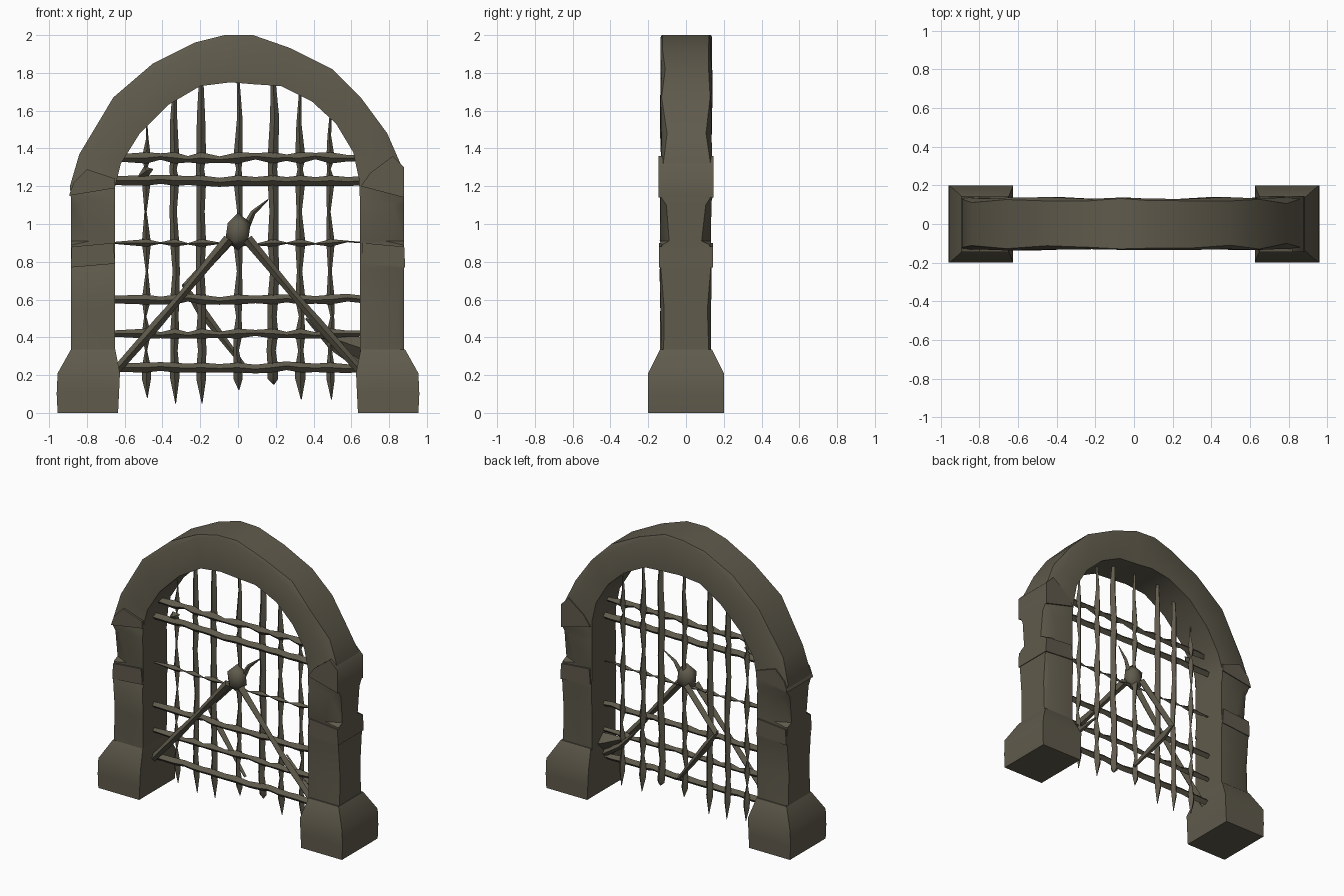
import bpy, bmesh, math, random
from mathutils import Vector

random.seed(4)
if "Cube" in bpy.data.objects:
    bpy.data.objects.remove(bpy.data.objects["Cube"], do_unlink=True)

stone = bpy.data.materials.new("dark olive stone")
stone.use_nodes = True
colour = (0.115, 0.103, 0.072, 1)
stone.diffuse_color = colour
bsdf = stone.node_tree.nodes["Principled BSDF"]
bsdf.inputs["Base Color"].default_value = colour
bsdf.inputs["Roughness"].default_value = 0.9


def finish(name, bm, angle=45):
    bmesh.ops.recalc_face_normals(bm, faces=bm.faces)
    mesh = bpy.data.meshes.new(name)
    bm.to_mesh(mesh)
    bm.free()
    mesh.materials.append(stone)
    obj = bpy.data.objects.new(name, mesh)
    bpy.context.collection.objects.link(obj)
    bpy.ops.object.select_all(action="DESELECT")
    obj.select_set(True)
    bpy.context.view_layer.objects.active = obj
    bpy.ops.object.shade_smooth_by_angle(angle=math.radians(angle))
    return obj


def loft(bm, rings):
    """Skin a list of equal-length rings and cap both ends."""
    loops = [[bm.verts.new(p) for p in ring] for ring in rings]
    count = len(loops[0])
    for a, b in zip(loops, loops[1:]):
        for i in range(count):
            j = (i + 1) % count
            bm.faces.new((a[i], a[j], b[j], b[i]))
    bm.faces.new(loops[0])
    bm.faces.new(loops[-1][::-1])


def bar(name, path):
    """Four-sided iron bar; path holds (x, y, z, radius)."""
    first, last = Vector(path[0][:3]), Vector(path[-1][:3])
    depth = Vector((0, 1, 0))
    side = (last - first).cross(depth).normalized()
    rings = []
    for x, y, z, r in path:
        centre = Vector((x, y, z))
        rings.append([centre + side * r, centre + depth * r,
                      centre - side * r, centre - depth * r])
    bm = bmesh.new()
    loft(bm, rings)
    return finish(name, bm, 60)


def block(name, outline, depth):
    """Stone wedge from an x-z outline, centred in depth."""
    bm = bmesh.new()
    loft(bm, [[(x, y, z) for x, z in outline] for y in (-depth, depth)])
    return finish(name, bm)


# Arch ring: outer x, outer z, inner x, inner z, corner chip
pillar = [(0.3, 0.01), (0.55, 0.02), (0.76, 0.005), (0.78, 0.005), (0.89, 0.005),
          (0.91, 0.05), (1.1, 0.03), (1.14, 0.005)]
stations = [(-0.885, z, -0.65, z, chip) for z, chip in pillar]
stations += [
    (-0.89, 1.2, -0.65, 1.2, 0.01),
    (-0.84, 1.37, -0.62, 1.32, 0.02),
    (-0.66, 1.67, -0.52, 1.48, 0.01),
    (-0.45, 1.85, -0.37, 1.63, 0.02),
    (-0.23, 1.96, -0.2, 1.73, 0.01),
    (-0.07, 2.0, -0.04, 1.75, 0.005),
    (0.08, 2.0, 0.08, 1.74, 0.01),
    (0.28, 1.93, 0.23, 1.73, 0.01),
    (0.5, 1.82, 0.39, 1.65, 0.02),
    (0.65, 1.67, 0.52, 1.53, 0.005),
    (0.79, 1.48, 0.61, 1.38, 0.03),
    (0.86, 1.32, 0.64, 1.24, 0.01),
]
stations += [(0.88, z, 0.645, z, chip) for z, chip in reversed(pillar)]

rings = []
for ox, oz, ix, iz, chip in stations:
    outer, inner = Vector((ox, 0, oz)), Vector((ix, 0, iz))
    inward = (inner - outer).normalized() * chip * 2
    front = Vector((0, -0.135 + random.uniform(-0.006, 0.006), 0))
    back = Vector((0, 0.135 + random.uniform(-0.006, 0.006), 0))
    notch = Vector((0, chip, 0))
    rings.append([inner + front, outer + inward + front, outer + front + notch,
                  outer + back - notch, outer + inward + back, inner + back])
bm = bmesh.new()
loft(bm, rings)
finish("stone_arch", bm)

# Splayed plinths under both pillars, with springer and band stones
for side, word in ((1, "left"), (-1, "right")):
    bm = bmesh.new()
    levels = [(0.635, 0.955, 0.2, 0), (0.63, 0.96, 0.2, 0.1),
              (0.625, 0.955, 0.2, 0.21), (0.65, 0.885, 0.138, 0.335)]
    loft(bm, [[(side * a, -d, z), (side * b, -d, z), (side * b, d, z), (side * a, d, z)]
              for a, b, d, z in levels])
    finish(word + "_plinth", bm)
    block(word + "_band_stone", [(side * x, z) for x, z in
          ((0.65, 0.79), (0.885, 0.77), (0.88, 0.88), (0.66, 0.9))], 0.143)
block("left_springer_stone", [(0.65, 1.2), (0.88, 1.14), (0.88, 1.3),
                              (0.82, 1.36), (0.7, 1.27)], 0.145)
block("right_springer_stone", [(-0.65, 1.19), (-0.895, 1.15), (-0.87, 1.22),
                               (-0.8, 1.29), (-0.65, 1.24)], 0.145)

# Upright bars: x, spiked foot, top, radius at crossings, radius between
crossings = (0.24, 0.42, 0.6, 0.9, 1.23, 1.35)
uprights = [(-0.485, 0.08, 1.56, 0.024, 0.006), (-0.335, 0.05, 1.74, 0.024, 0.019),
            (-0.195, 0.05, 1.78, 0.026, 0.022), (0, 0.12, 1.78, 0.024, 0.014),
            (0.185, 0.15, 1.78, 0.028, 0.024), (0.33, 0.07, 1.7, 0.027, 0.014),
            (0.49, 0.07, 1.58, 0.022, 0.01)]
for n, (x, foot, top, thick, thin) in enumerate(uprights):
    path = [(x + 0.005, 0.015, foot, 0.002), (x, 0.015, 0.18, thick)]
    for low, high in zip(crossings, crossings[1:] + (top,)):
        path.append((x, 0.01, low, thick))
        path.append((x + random.uniform(-0.01, 0.01), 0.01, (low + high) / 2, thin))
    path.append((x, 0.01, top, thin * 0.5))
    bar("upright_bar_%d" % (n + 1), path)

# Cross bars: height, radius at crossings, radius between
cross_bars = [(0.24, 0.026, 0.023), (0.42, 0.026, 0.016), (0.6, 0.026, 0.02),
              (0.9, 0.02, 0.004), (1.23, 0.027, 0.024), (1.35, 0.03, 0.017)]
for n, (z, thick, thin) in enumerate(cross_bars):
    path = [(-0.67, -0.01, z, thin)]
    xs = [u[0] for u in uprights]
    for a, b in zip(xs, xs[1:] + [0.67]):
        path.append((a, -0.01, z, thick))
        path.append(((a + b) / 2, -0.01, z + random.uniform(-0.01, 0.01), thin))
    path.append((0.67, -0.01, z, thin))
    bar("cross_bar_%d" % (n + 1), path)

# Central boss
bm = bmesh.new()
bmesh.ops.create_icosphere(bm, subdivisions=1, radius=1)
for v in bm.verts:
    v.co = Vector((v.co.x * 0.075, v.co.y * 0.06 - 0.01, v.co.z * 0.1 + 0.96))
finish("centre_boss", bm, 60)

# Diagonal struts fanning from the boss
for side, word in ((1, "left"), (-1, "right")):
    bar(word + "_diagonal_strut", [
        (side * 0.05, -0.04, 0.92, 0.028), (side * 0.3, -0.045, 0.62, 0.02),
        (side * 0.42, -0.045, 0.48, 0.026), (side * 0.65, -0.04, 0.22, 0.022)])
bar("rear_strut", [(-0.03, 0.04, 0.93, 0.026), (-0.28, 0.06, 0.66, 0.024)])
bar("rear_return_strut", [(-0.29, 0.06, 0.68, 0.01), (-0.2, 0.06, 0.55, 0.026),
                          (0.03, 0.04, 0.25, 0.012)])
bar("boss_splinter", [(0.05, 0, 1.0, 0.02), (0.08, 0.01, 1.06, 0.014),
                      (0.16, 0.03, 1.13, 0.003)])

# Broken metal shards
bar("upper_shard", [(-0.53, -0.01, 1.25, 0.002), (-0.485, -0.02, 1.28, 0.028),
                    (-0.45, -0.01, 1.29, 0.002)])
bar("lower_gusset", [(0.49, 0.01, 0.4, 0.01), (0.6, 0.01, 0.36, 0.05),
                     (0.66, 0.01, 0.34, 0.06)])
bar("lower_splinter", [(0.36, 0.03, 0.5, 0.006), (0.5, 0.02, 0.35, 0.02),
                       (0.65, 0, 0.25, 0.024)])
